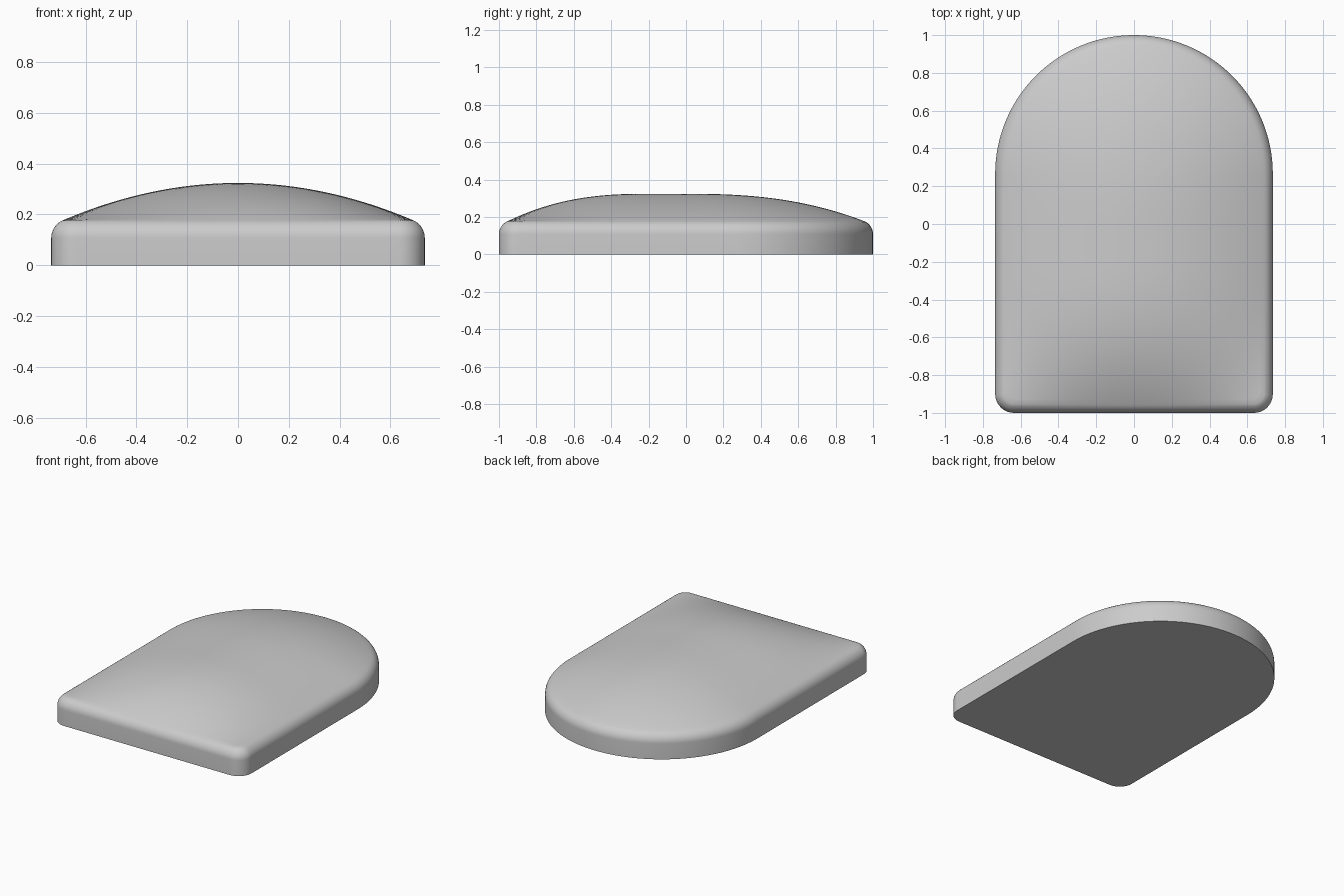
import bpy, bmesh
from math import sin, cos, pi, sqrt, radians

if "Cube" in bpy.data.objects:
    bpy.data.objects.remove(bpy.data.objects["Cube"])

HALF, BACK_Y, CORNER = 0.735, 0.265, 0.10   # half width, arc centre, front corner radius
WALL, FILLET, RISE = 0.108, 0.075, 0.147    # wall height, edge radius, dome rise
TILT = radians(23)                          # dome slope at the rim
INSET = FILLET * (1 - sin(TILT))
RIM_Z = WALL + FILLET * cos(TILT)


def arc(cx, cy, r, a0, a1, n):
    return [(cx + r * cos(a0 + (a1 - a0) * i / n), cy + r * sin(a0 + (a1 - a0) * i / n))
            for i in range(n + 1)]


def outline(inset):
    """Arched outline, counter-clockwise, moved inwards by inset."""
    c, r = HALF - CORNER, CORNER - inset
    cy = -1 + CORNER
    corners = (arc(0, BACK_Y, HALF - inset, 0, pi, 64)
               + [None] + arc(-c, cy, r, pi, 1.5 * pi, 10)
               + [None] + arc(c, cy, r, 1.5 * pi, 2 * pi, 10) + [None])
    pts = []
    for i, p in enumerate(corners):
        if p:
            pts.append(p)
            continue
        a, b = corners[i - 1], corners[(i + 1) % len(corners)]
        pts += [(a[0] + (b[0] - a[0]) * k / 24, a[1] + (b[1] - a[1]) * k / 24)
                for k in range(1, 24)]
    return pts


def dome_z(x, y):
    """Crown that falls to the rim on every side."""
    w = HALF - INSET
    t = y / (1 - INSET) if y > 0 else max(0, -0.2 - y) / (0.8 - INSET)
    if y > BACK_Y:
        w = sqrt(max(1e-6, w * w - (y - BACK_Y) ** 2))
    return RIM_Z + RISE * max(0, 1 - (x / w) ** 2) * max(0, 1 - t ** 2.5)


bm = bmesh.new()
loops = [[bm.verts.new((x, y, 0)) for x, y in outline(0)]]

# Wall and rounded edge
for i in range(9):
    a = (pi / 2 - TILT) * i / 8
    z = WALL + FILLET * sin(a)
    loops.append([bm.verts.new((x, y, z)) for x, y in outline(FILLET * (1 - cos(a)))])

# Domed top, in rings shrinking to the crown
RINGS, CROWN_Y = 32, -0.1
rim = outline(INSET)
for i in range(1, RINGS):
    s = 1 - i / RINGS
    ring = [(x * s, CROWN_Y + (y - CROWN_Y) * s) for x, y in rim]
    loops.append([bm.verts.new((x, y, dome_z(x, y))) for x, y in ring])

n = len(rim)
for lo, hi in zip(loops, loops[1:]):
    for i in range(n):
        j = (i + 1) % n
        bm.faces.new((lo[i], lo[j], hi[j], hi[i]))
crown = bm.verts.new((0, CROWN_Y, dome_z(0, CROWN_Y)))
for i in range(n):
    bm.faces.new((loops[-1][i], loops[-1][(i + 1) % n], crown))

# Flat underside
bm.faces.new(loops[0][::-1])
bmesh.ops.recalc_face_normals(bm, faces=bm.faces)

mesh = bpy.data.meshes.new("domed_arched_cap")
bm.to_mesh(mesh)
bm.free()
cap = bpy.data.objects.new("domed_arched_cap", mesh)
bpy.context.collection.objects.link(cap)

# Plain grey
grey = bpy.data.materials.new("plain_grey")
grey.use_nodes = True
colour = (0.6, 0.6, 0.6, 1)
grey.diffuse_color = colour
grey.node_tree.nodes["Principled BSDF"].inputs["Base Color"].default_value = colour
mesh.materials.append(grey)

bpy.ops.object.select_all(action="DESELECT")
cap.select_set(True)
bpy.context.view_layer.objects.active = cap
bpy.ops.object.shade_smooth_by_angle(angle=radians(40))
